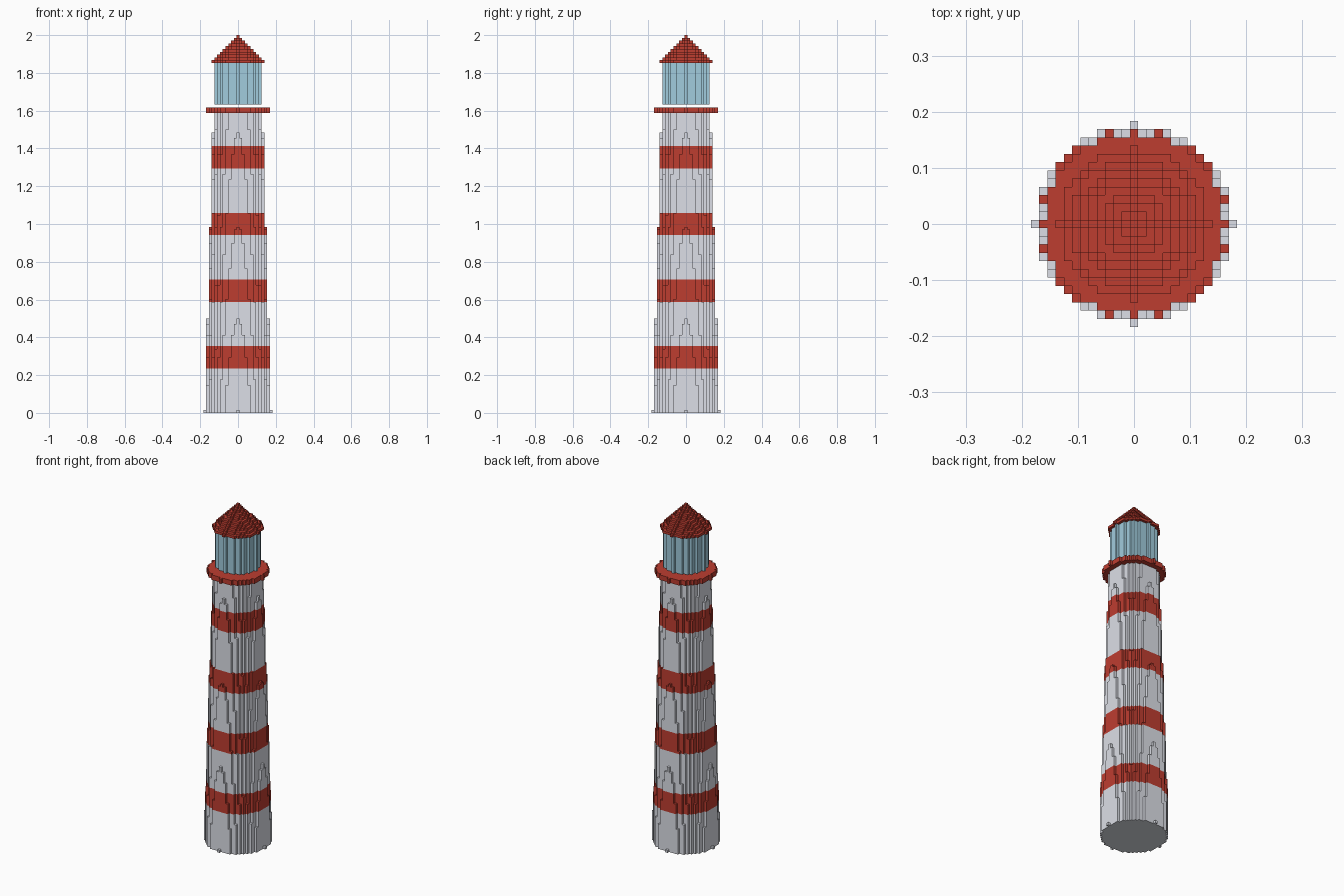
import bpy, bmesh
from mathutils import Vector

if "Cube" in bpy.data.objects:
    bpy.data.objects.remove(bpy.data.objects["Cube"])

S = 2 / 136  # block size: the tower is 136 layers tall


def material(name, rgb):
    def lin(c):
        c /= 255
        return c / 12.92 if c <= 0.04045 else ((c + 0.055) / 1.055) ** 2.4
    m = bpy.data.materials.new(name)
    m.diffuse_color = (*[lin(c) for c in rgb], 1)
    m.use_nodes = True
    m.node_tree.nodes["Principled BSDF"].inputs["Base Color"].default_value = m.diffuse_color
    return m


WHITE = material("wall white", (225, 228, 236))
RED = material("stripe red", (190, 61, 48))
GLASS = material("lantern glass", (161, 204, 221))


def disc(r, k):
    """Blocks of one round layer."""
    n = int(r + 1e-6)
    return {(x, y, k) for x in range(-n, n + 1) for y in range(-n, n + 1)
            if x * x + y * y <= r * r + 1e-6}


def stack(radius, k0, k1):
    blocks = set()
    for k in range(k0, k1):
        blocks |= disc(radius(k), k)
    return blocks


# Parts: layered block cylinders and a stepped cone
parts = {
    "tower": (stack(lambda k: 12 - 0.03 * k, 0, 108), [WHITE, RED]),
    "gallery": (stack(lambda k: 11, 108, 110), [RED]),
    "lantern_room": (stack(lambda k: 8, 111, 126), [GLASS]),
    "roof": (stack(lambda k: 135 - k, 126, 136), [RED]),
}
solid = set().union(*(p[0] for p in parts.values()))

# Each direction with its two in-plane axes (u x v = direction)
DIRS = []
for a in range(3):
    n, u, v = [Vector([float(i == (a + j) % 3) for i in range(3)]) for j in range(3)]
    DIRS += [(n, u, v), (-n, v, u)]


def build(name, blocks, mats):
    """Make a mesh of the exposed block faces only."""
    bm = bmesh.new()
    for b in sorted(blocks):
        c = Vector(b)
        for n, u, v in DIRS:
            if tuple(int(i) for i in c + n) in solid:
                continue
            mid = c + n / 2 + Vector((0, 0, 0.5))
            corners = [mid + (u * i + v * j) / 2
                       for i, j in ((-1, -1), (1, -1), (1, 1), (-1, 1))]
            f = bm.faces.new([bm.verts.new(p * S) for p in corners])
            # Red stripes: every third band of eight layers
            f.material_index = int(len(mats) > 1 and (b[2] // 8) % 3 == 2)
    bmesh.ops.remove_doubles(bm, verts=bm.verts, dist=S * 0.01)
    me = bpy.data.meshes.new(name)
    bm.to_mesh(me)
    bm.free()
    for m in mats:
        me.materials.append(m)
    bpy.context.collection.objects.link(bpy.data.objects.new(name, me))


for part, (blocks, mats) in parts.items():
    build(part, blocks, mats)
